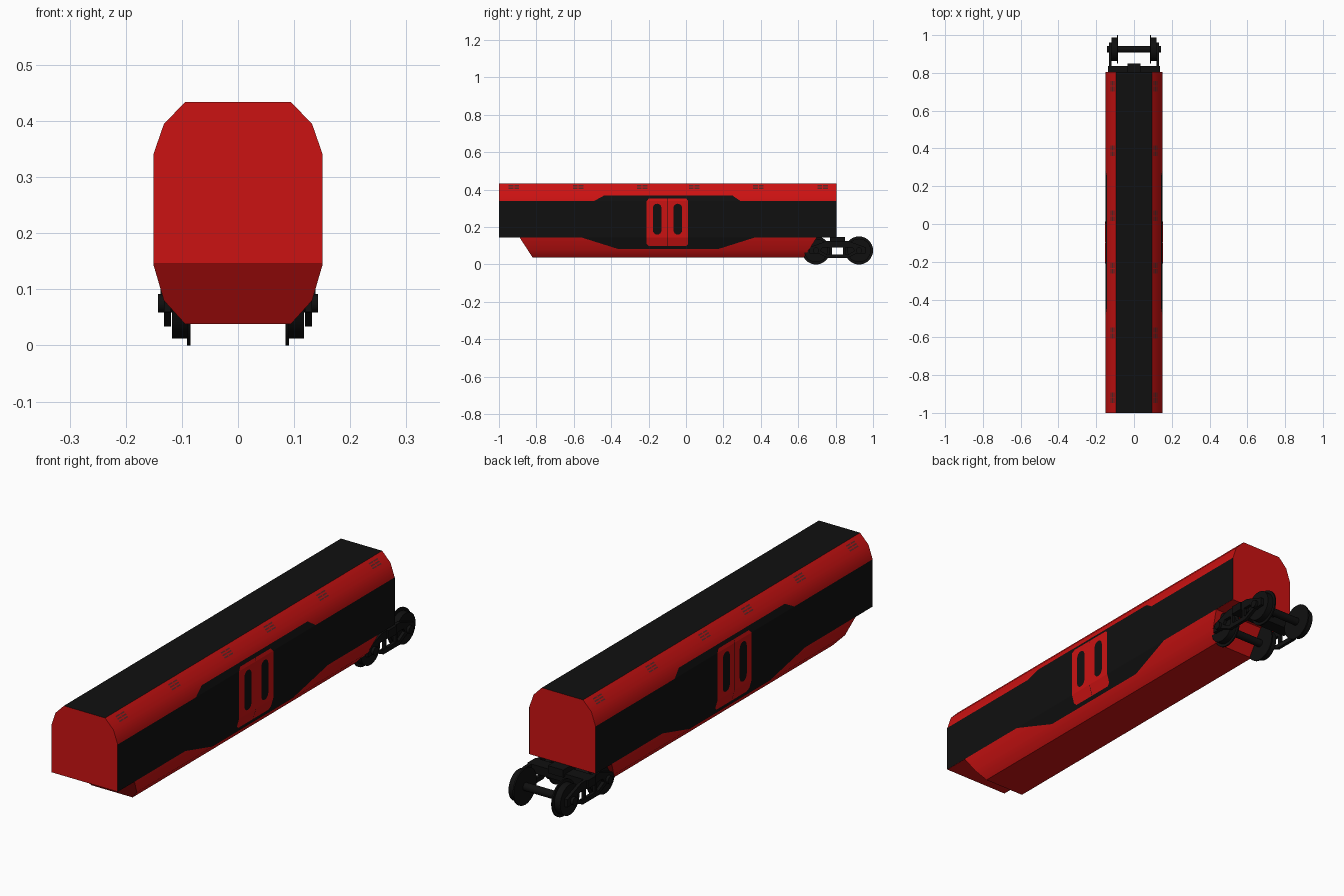
import bpy, bmesh, math
from mathutils import Matrix

if "Cube" in bpy.data.objects:
    bpy.data.objects.remove(bpy.data.objects["Cube"])


def material(name, r, g, b):
    m = bpy.data.materials.new(name)
    m.diffuse_color = (r, g, b, 1)
    m.use_nodes = True
    m.node_tree.nodes["Principled BSDF"].inputs["Base Color"].default_value = m.diffuse_color
    return m


RED = material("red_paint", 0.6, 0.006, 0.006)
BLACK = material("black_paint", 0.005, 0.005, 0.005)
GREY = material("vent_grey", 0.1, 0.02, 0.02)

# Half cross-section of the hull, top to bottom (x, z)
HALF = [(0.094, 0.434), (0.132, 0.395), (0.151, 0.34),
        (0.151, 0.145), (0.132, 0.08), (0.094, 0.038)]
FRONT, BACK = -1.0, 0.805


def hull_x(z):
    for (xa, za), (xb, zb) in zip(HALF, HALF[1:]):
        if zb <= z <= za:
            return xa + (xb - xa) * (za - z) / (za - zb)


def finish(name, bm, mats, smooth=True, fix=True):
    if fix:
        bmesh.ops.recalc_face_normals(bm, faces=bm.faces[:])
    me = bpy.data.meshes.new(name)
    bm.to_mesh(me)
    bm.free()
    ob = bpy.data.objects.new(name, me)
    bpy.context.collection.objects.link(ob)
    for m in mats:
        me.materials.append(m)
    if smooth:
        bpy.ops.object.select_all(action='DESELECT')
        ob.select_set(True)
        bpy.context.view_layer.objects.active = ob
        bpy.ops.object.shade_smooth_by_angle(angle=math.radians(30))
    return ob


def hull(name, half, ends, mats):
    """Closed symmetric hull; ends gives (front y, back y) for a height."""
    bm = bmesh.new()
    ring = half + [(-x, z) for x, z in reversed(half)]
    loops = [[bm.verts.new((x, ends(z)[i], z)) for x, z in ring] for i in (0, 1)]
    n = len(ring)
    for i in range(n):
        j = (i + 1) % n
        f = bm.faces.new((loops[0][i], loops[0][j], loops[1][j], loops[1][i]))
        f.material_index = len(mats) - 1 if i == n - 1 else 0
    for lp in loops:
        bm.faces.new(lp)
    return finish(name, bm, mats)


def add_skin(bm, rows, off):
    """Thin panel hugging both sides of the hull; rows are (z, y0, y1)."""
    for s in (1, -1):
        vs = [[bm.verts.new((s * (hull_x(z) + off), y, z + (off if z > 0.35 else 0)))
               for y in ys] for z, *ys in rows]
        for a, b in zip(vs, vs[1:]):
            if a[0].co.z - b[0].co.z > 1e-6:
                q = (a[0], b[0], b[1], a[1])
                bm.faces.new(q if s > 0 else q[::-1])


def skin(name, rows_list, off, mat):
    bm = bmesh.new()
    for rows in rows_list:
        add_skin(bm, rows, off)
    return finish(name, bm, [mat], smooth=False, fix=False)


# Upper body with a black roof, and lower body with raked ends
hull("upper_body", HALF[:4], lambda z: (FRONT, BACK), [RED, BLACK])
hull("lower_body", HALF[3:],
     lambda z: (-0.89 + (0.145 - z) * 0.65, 0.70 - (0.145 - z) * 0.65), [RED])

# Black side band, wider around the door
skin("side_band", [[(0.367, -0.44, 0.25), (0.34, -0.49, 0.29), (0.34, FRONT, BACK),
                    (0.145, FRONT, BACK), (0.145, -0.56, 0.37),
                    (0.082, -0.36, 0.17)]], 0.0006, BLACK)

# Window panes in the band
panes = [(-0.96, -0.80), (-0.79, -0.63), (-0.62, -0.46), (-0.45, -0.24),
         (0.04, 0.25), (0.26, 0.42), (0.43, 0.59), (0.60, 0.76)]
skin("side_windows", [[(0.31, a, b), (0.19, a, b)] for a, b in panes], 0.0014, BLACK)

# Double door leaves with clipped outer corners
skin("door_leaves", [
    [(0.352, -0.198, -0.101), (0.34, -0.21, -0.101), (0.145, -0.21, -0.101),
     (0.11, -0.21, -0.101), (0.098, -0.198, -0.101)],
    [(0.352, 0.0, -0.0), (0.34, -0.099, 0.012), (0.145, -0.099, 0.012),
     (0.11, -0.099, 0.012), (0.098, -0.099, 0.0)]][:1] + [
    [(0.352, -0.099, 0.0), (0.34, -0.099, 0.012), (0.145, -0.099, 0.012),
     (0.11, -0.099, 0.012), (0.098, -0.099, 0.0)]], 0.0014, RED)

# Rounded door windows
bm = bmesh.new()
for s in (1, -1):
    for yc in (-0.154, -0.044):
        pts = []
        for k in range(18):
            cz, start = (0.302, 0) if k < 9 else (0.183, 1)
            a = math.pi * ((k % 9) / 8 + start)
            pts.append((s * 0.1532, yc + 0.023 * math.cos(a), cz + 0.023 * math.sin(a)))
        bm.faces.new([bm.verts.new(p) for p in (pts if s > 0 else pts[::-1])])
finish("door_windows", bm, [BLACK], smooth=False, fix=False)

# Slatted vents on the roof shoulders
slats = []
for y in (-0.92, -0.577, -0.235, 0.043, 0.387, 0.73):
    for z in (0.424, 0.416, 0.408):
        for y0 in (y - 0.028, y + 0.002):
            slats.append([(z, y0, y0 + 0.026), (z - 0.004, y0, y0 + 0.026)])
skin("roof_vents", slats, 0.0008, GREY)


# Rear bogie
BY, AXLES, AZ = 0.81, (0.695, 0.925), 0.075


def drum(bm, x0, x1, r, y, seg):
    m = Matrix.Translation(((x0 + x1) / 2, y, AZ)) @ Matrix.Rotation(math.pi / 2, 4, 'Y')
    bmesh.ops.create_cone(bm, cap_ends=True, segments=seg, radius1=r, radius2=r,
                          depth=abs(x1 - x0), matrix=m)


def plate(bm, x0, x1, outline):
    """Side-view outline (y relative to the bogie, z) extruded along x."""
    a, b = ([bm.verts.new((x, BY + y, z)) for y, z in outline] for x in (x0, x1))
    n = len(outline)
    bm.faces.new(a)
    bm.faces.new(b[::-1])
    for i in range(n):
        j = (i + 1) % n
        bm.faces.new((a[i], b[i], b[j], a[j]))


def rect(y0, y1, z0, z1):
    return [(y0, z0), (y1, z0), (y1, z1), (y0, z1)]


bm = bmesh.new()
for y in AXLES:
    drum(bm, -0.143, 0.143, 0.0165, y, 16)
finish("axles", bm, [BLACK])

bm = bmesh.new()
for y in AXLES:
    for s in (1, -1):
        drum(bm, s * 0.085, s * 0.091, 0.075, y, 32)
        drum(bm, s * 0.091, s * 0.118, 0.063, y, 32)
finish("wheels", bm, [BLACK])

# Side frames: top bar, bottom bar, posts and sloping struts
bm = bmesh.new()
for s in (1, -1):
    x0, x1 = s * 0.119, s * 0.132
    plate(bm, x0, x1, [(-0.15, 0.092), (-0.15, 0.06), (-0.1, 0.06), (-0.08, 0.09),
                       (0.08, 0.09), (0.1, 0.06), (0.15, 0.06), (0.15, 0.092),
                       (0.06, 0.125), (-0.06, 0.125)])
    plate(bm, x0, x1, rect(-0.05, 0.05, 0.034, 0.053))
    for e in (1, -1):
        plate(bm, x0, x1, rect(e * 0.03, e * 0.042, 0.053, 0.09))
        plate(bm, x0, x1, [(e * 0.05, 0.034), (e * 0.05, 0.05),
                           (e * 0.092, 0.073), (e * 0.105, 0.06)])
finish("bogie_side_frames", bm, [BLACK], smooth=False)

# Bolster across the middle and its pivot block
bm = bmesh.new()
plate(bm, -0.138, 0.138, rect(-0.027, 0.027, 0.09, 0.125))
plate(bm, -0.035, 0.035, rect(-0.04, 0.04, 0.115, 0.146))
finish("bogie_bolster", bm, [BLACK], smooth=False)
